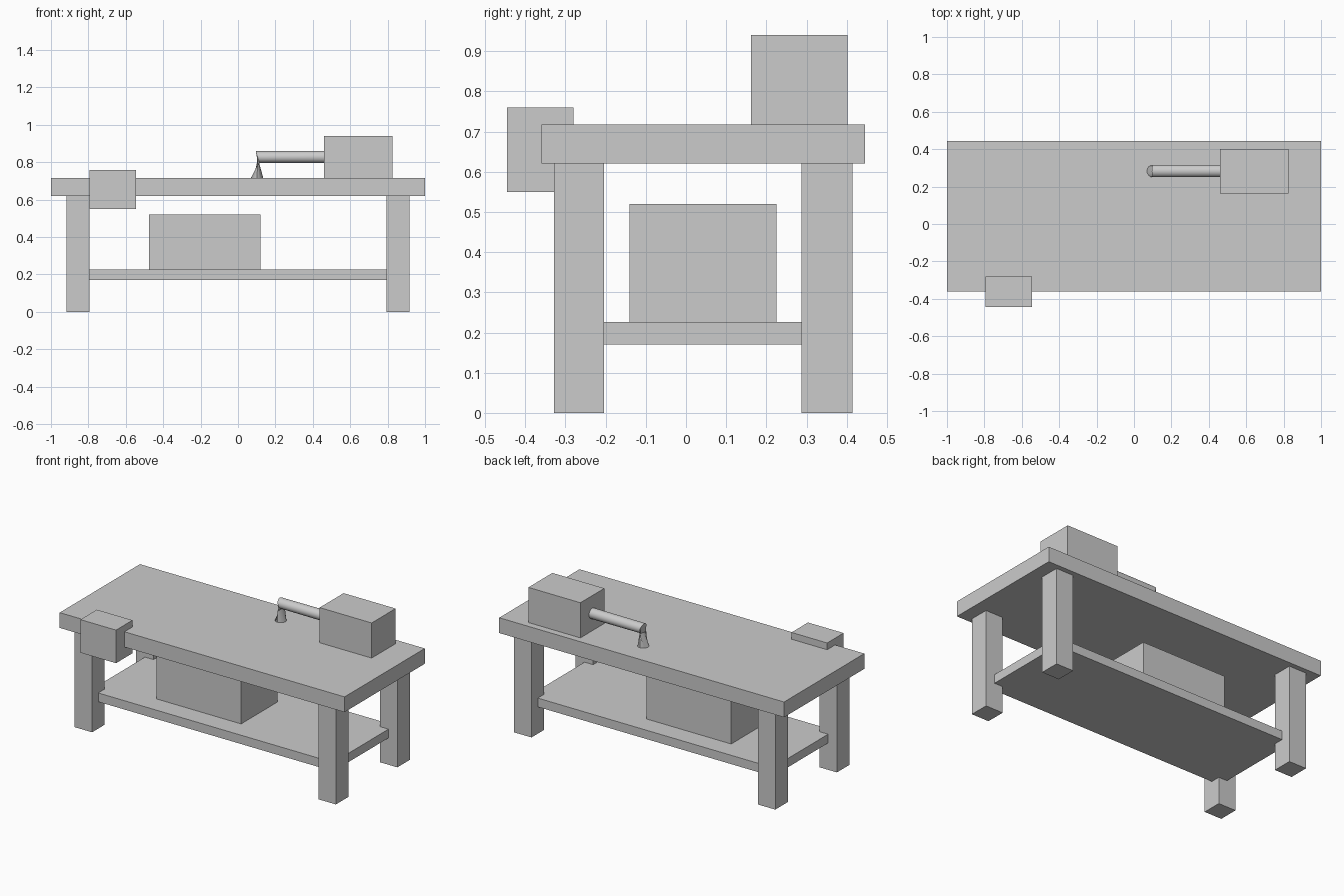
import bpy
import bmesh
import math
from mathutils import Vector

cube = bpy.data.objects.get("Cube")
if cube:
    bpy.data.objects.remove(cube, do_unlink=True)

# Single flat colour
GREY = (0.6, 0.6, 0.6, 1.0)
grey = bpy.data.materials.new("plain grey")
grey.use_nodes = True
grey.diffuse_color = GREY
grey.node_tree.nodes["Principled BSDF"].inputs["Base Color"].default_value = GREY


def finish(name, bm):
    bmesh.ops.recalc_face_normals(bm, faces=bm.faces)
    mesh = bpy.data.meshes.new(name)
    bm.to_mesh(mesh)
    bm.free()
    mesh.materials.append(grey)
    obj = bpy.data.objects.new(name, mesh)
    bpy.context.collection.objects.link(obj)
    return obj


def box(name, x, y, z):
    """Box from its (min, max) extents on each axis."""
    bm = bmesh.new()
    bmesh.ops.create_cube(bm, size=1)
    for v in bm.verts:
        v.co = [(lo + hi) / 2 + c * (hi - lo)
                for c, (lo, hi) in zip(v.co, (x, y, z))]
    return finish(name, bm)


def pipe(name, rings, radius, sides=16):
    """Tube lofted through rings of (centre, tilt from horizontal)."""
    bm = bmesh.new()
    loops = []
    for centre, tilt in rings:
        across = Vector((math.cos(tilt), 0, math.sin(tilt)))
        side = Vector((0, 1, 0))
        angles = [math.tau * i / sides for i in range(sides)]
        loops.append([bm.verts.new(Vector(centre) + radius *
                      (across * math.cos(a) + side * math.sin(a)))
                      for a in angles])
    for a, b in zip(loops, loops[1:]):
        for i in range(sides):
            j = (i + 1) % sides
            bm.faces.new((a[i], a[j], b[j], b[i]))
    bm.faces.new(loops[0])
    bm.faces.new(loops[-1])
    return finish(name, bm)


# Table top, and a shelf that runs into the middle of each leg
box("table_top", (-1, 1), (-0.36, 0.445), (0.62, 0.717))
box("lower_shelf", (-0.855, 0.855), (-0.266, 0.351), (0.17, 0.226))

# Four square legs
for side, x in (("right", (-0.917, -0.795)), ("left", (0.795, 0.917))):
    for end, y in (("front", (-0.328, -0.204)), ("back", (0.288, 0.414))):
        box(f"{end}_{side}_leg", x, y, (0, 0.62))

# Boxes on the shelf, on the top and clamped on the front edge
box("shelf_crate", (-0.475, 0.12), (-0.14, 0.225), (0.226, 0.52))
box("top_box", (0.46, 0.825), (0.162, 0.402), (0.717, 0.94))
box("front_vise", (-0.795, -0.545), (-0.445, -0.28), (0.55, 0.76))

# Bent pipe from the table top to the box
spout = pipe("bent_pipe", [((0.102, 0.283, 0.717), 0),
                           ((0.105, 0.283, 0.828), math.radians(108)),
                           ((0.48, 0.283, 0.828), math.radians(90))], 0.033)
bpy.ops.object.select_all(action="DESELECT")
spout.select_set(True)
bpy.context.view_layer.objects.active = spout
bpy.ops.object.shade_smooth_by_angle(angle=math.radians(40))
